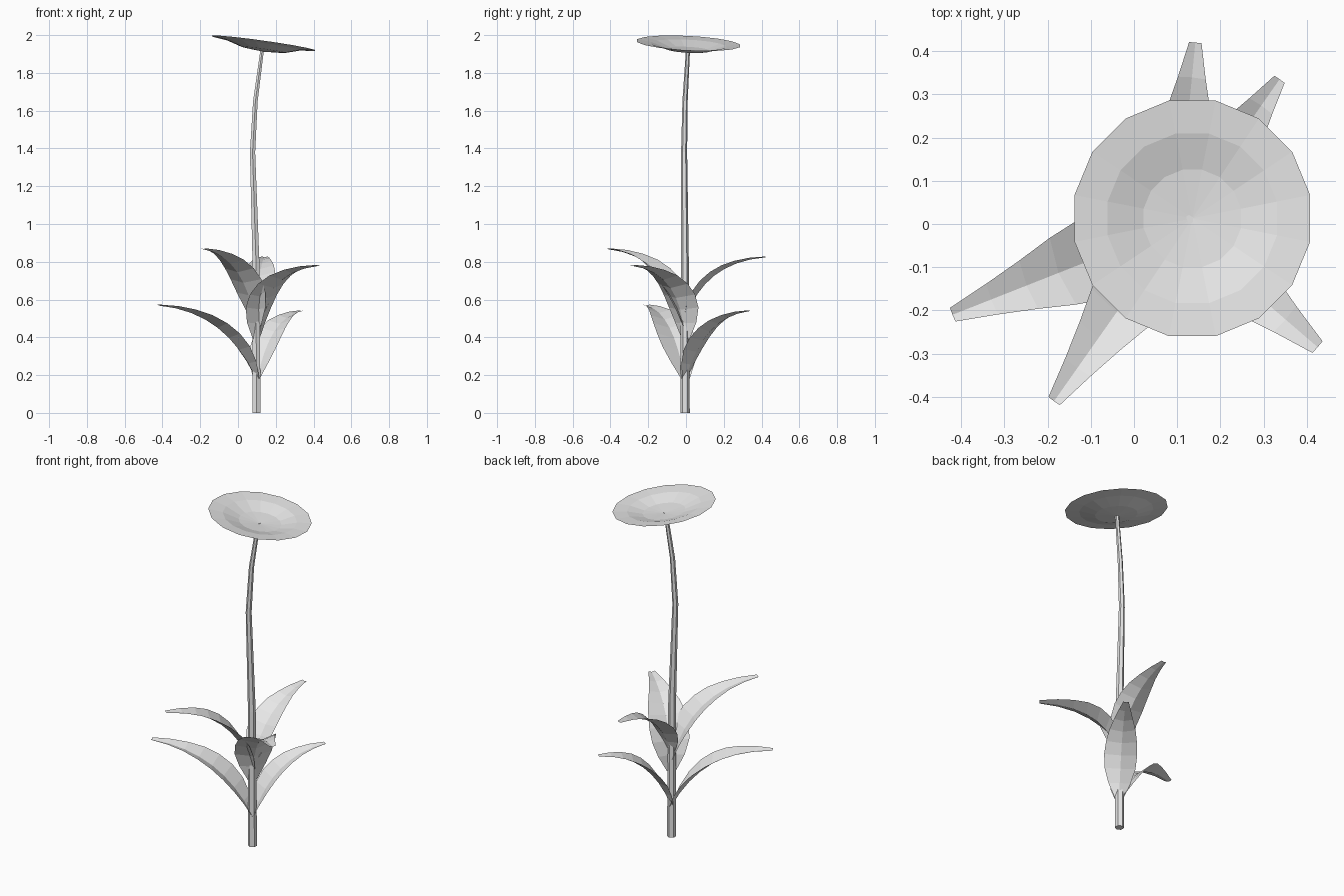
import bpy, bmesh
from math import sin, cos, pi
from mathutils import Vector

cube = bpy.data.objects.get("Cube")
if cube:
    bpy.data.objects.remove(cube, do_unlink=True)

grey = bpy.data.materials.new("plain_grey")
grey.use_nodes = True
COLOR = (0.8, 0.8, 0.8, 1)
grey.diffuse_color = COLOR
grey.node_tree.nodes["Principled BSDF"].inputs["Base Color"].default_value = COLOR


def loft(name, rows, closed, caps=False, cap_point=None):
    """Skin a list of equal rows of points into one mesh object."""
    bm = bmesh.new()
    grid = [[bm.verts.new(p) for p in row] for row in rows]
    n = len(grid[0])
    for low, high in zip(grid, grid[1:]):
        for i in range(n if closed else n - 1):
            j = (i + 1) % n
            bm.faces.new((low[i], low[j], high[j], high[i]))
    if caps:
        bm.faces.new(grid[0][::-1])
        bm.faces.new(grid[-1])
    if cap_point:
        tip = bm.verts.new(cap_point)
        for i in range(n):
            bm.faces.new((grid[-1][i], grid[-1][(i + 1) % n], tip))
    mesh = bpy.data.meshes.new(name)
    bm.to_mesh(mesh)
    bm.free()
    mesh.materials.append(grey)
    obj = bpy.data.objects.new(name, mesh)
    bpy.context.collection.objects.link(obj)
    return obj


def ring(center, radius, sides, height=lambda x, y: 0):
    c = Vector(center)
    pts = []
    for i in range(sides):
        a = 2 * pi * (i + 0.5) / sides
        x, y = radius * cos(a), radius * sin(a)
        pts.append(c + Vector((x, y, height(x, y))))
    return pts


# Stem: slim tapering tube with a gentle bend
STEM = [(0.098, -0.005, 0, 0.025), (0.095, -0.006, 0.8, 0.021),
        (0.077, -0.01, 1.38, 0.016), (0.092, -0.005, 1.65, 0.014),
        (0.127, 0.01, 1.915, 0.011)]
loft("stem", [ring(p[:3], p[3], 6) for p in STEM], True, caps=True)


# Flower head: tilted shallow dish
def tilt(x, y):
    return -0.14 * x - 0.05 * y


HEAD = [(0.278, 1.957), (0.2, 1.948), (0.115, 1.922)]
loft("flower_head", [ring((0.135, 0.013, z), r, 16, tilt) for r, z in HEAD],
     True, cap_point=(0.135, 0.013, 1.912))

# Leaves: arching blades with a slight fold along the midrib
WIDTHS = [0.025, 0.07, 0.098, 0.105, 0.098, 0.083, 0.06, 0.038, 0.017]


def leaf(name, tip, base_z, bend, width):
    base = Vector((0.1, -0.005, base_z))
    tip = Vector(tip)
    out = Vector((tip.x - base.x, tip.y - base.y, 0))
    ctrl = base + out * bend + Vector((0, 0, 0.93 * (tip.z - base_z)))
    side = Vector((-out.y, out.x, 0)).normalized()
    rows = []
    for i, w in enumerate(WIDTHS):
        t = i / (len(WIDTHS) - 1)
        mid = base * (1 - t) ** 2 + ctrl * 2 * t * (1 - t) + tip * t * t
        run = (ctrl - base) * (1 - t) + (tip - ctrl) * t
        up = run.cross(side).normalized()
        if up.z < 0:
            up = -up
        w *= width
        rows.append([mid - side * w + up * w * 0.2, mid - up * w * 0.1,
                     mid + side * w + up * w * 0.2])
    loft(name, rows, False)


leaf("lower_right_leaf", (-0.42, -0.21, 0.57), 0.18, 0.28, 1.0)
leaf("lower_back_leaf", (0.337, 0.335, 0.54), 0.18, 0.25, 0.85)
leaf("middle_left_leaf", (0.425, -0.285, 0.78), 0.39, 0.02, 1.05)
leaf("upper_front_leaf", (-0.185, -0.41, 0.868), 0.46, 0.2, 0.95)
leaf("upper_back_leaf", (0.142, 0.42, 0.825), 0.5, 0.2, 0.85)
